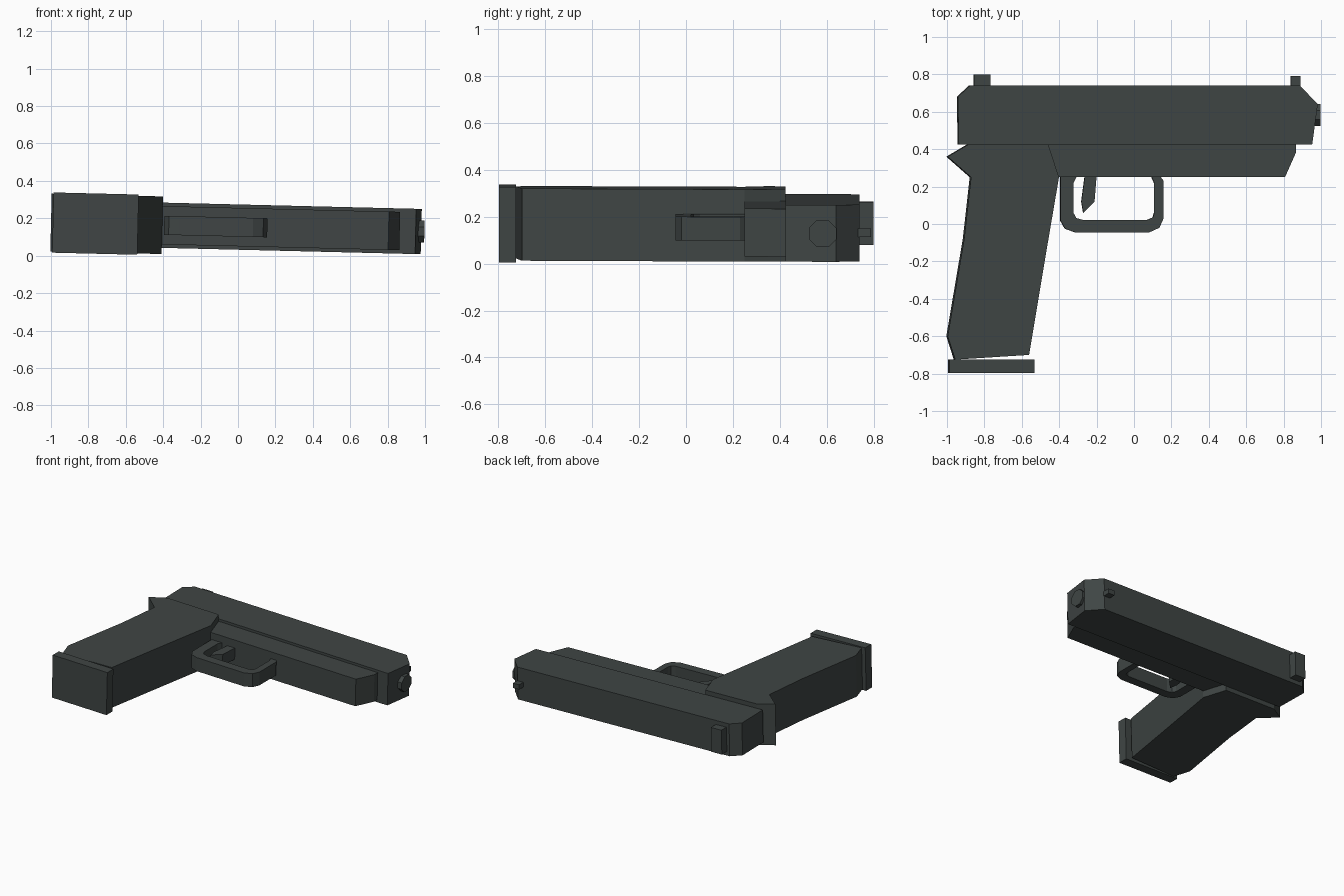
import bpy, bmesh, math
from mathutils import Matrix, Vector

cube = bpy.data.objects.get("Cube")
if cube:
    bpy.data.objects.remove(cube, do_unlink=True)

# Single dark gunmetal finish
metal = bpy.data.materials.new("dark_gunmetal")
metal.use_nodes = True
colour = (0.05, 0.06, 0.058, 1)
metal.diffuse_color = colour
metal.node_tree.nodes["Principled BSDF"].inputs["Base Color"].default_value = colour

# The whole model lies on its side, tipped slightly down toward the muzzle
LIE = Matrix.Translation((0, 0, 0.153)) @ Matrix.Rotation(math.radians(1.4), 4, 'Y')


def finish(name, bm):
    bmesh.ops.recalc_face_normals(bm, faces=bm.faces)
    mesh = bpy.data.meshes.new(name)
    bm.to_mesh(mesh)
    bm.free()
    mesh.materials.append(metal)
    obj = bpy.data.objects.new(name, mesh)
    obj.matrix_world = LIE
    bpy.context.collection.objects.link(obj)
    return obj


def plate(name, outline, thickness):
    """Extrude a side profile evenly about the centre plane."""
    bm = bmesh.new()
    face = bm.faces.new([bm.verts.new((x, y, -thickness / 2)) for x, y in outline])
    top = bmesh.ops.extrude_face_region(bm, geom=[face])["geom"]
    bmesh.ops.translate(bm, vec=Vector((0, 0, thickness)),
                        verts=[v for v in top if isinstance(v, bmesh.types.BMVert)])
    return finish(name, bm)


def block(name, x0, x1, y0, y1, thickness):
    return plate(name, [(x0, y0), (x1, y0), (x1, y1), (x0, y1)], thickness)


# Slide with chamfered ends
plate("slide", [(-0.94, 0.425), (0.95, 0.425), (0.98, 0.64), (0.885, 0.74),
                (-0.88, 0.74), (-0.945, 0.68)], 0.242)

# Frame below the slide
plate("frame", [(-0.47, 0.425), (-0.42, 0.25), (0.805, 0.25),
                (0.865, 0.385), (0.865, 0.425)], 0.205)

# Grip with rear tang
plate("grip", [(-0.89, 0.425), (-1.0, 0.36), (-0.875, 0.25), (-0.912, -0.08),
               (-1.0, -0.6), (-0.96, -0.725), (-0.565, -0.70),
               (-0.485, -0.22), (-0.405, 0.25), (-0.462, 0.425)], 0.308)
block("magazine_base", -0.99, -0.535, -0.797, -0.725, 0.322)

# Trigger guard loop and trigger
outer = [(-0.395, 0.27), (-0.395, 0.02), (-0.37, -0.025), (-0.315, -0.045),
         (0.08, -0.045), (0.135, -0.02), (0.157, 0.03), (0.157, 0.23), (0.13, 0.27)]
inner = [(0.085, 0.27), (0.107, 0.22), (0.107, 0.06), (0.1, 0.035), (0.07, 0.022),
         (-0.275, 0.022), (-0.31, 0.032), (-0.325, 0.06), (-0.325, 0.22), (-0.3, 0.27)]
plate("trigger_guard", outer + inner, 0.102)
plate("trigger", [(-0.262, 0.27), (-0.282, 0.12), (-0.272, 0.06),
                  (-0.212, 0.12), (-0.2, 0.27)], 0.085)

# Sights
block("rear_sight", -0.857, -0.77, 0.72, 0.8, 0.182)
block("front_sight", 0.838, 0.89, 0.72, 0.79, 0.036)

# Octagonal muzzle
bm = bmesh.new()
bmesh.ops.create_cone(bm, cap_ends=True, segments=8, radius1=0.063, radius2=0.063, depth=0.12,
                      matrix=Matrix.Translation((0.937, 0.583, 0))
                      @ Matrix.Rotation(math.pi / 2, 4, 'Y')
                      @ Matrix.Rotation(math.pi / 8, 4, 'Z'))
finish("muzzle", bm)
